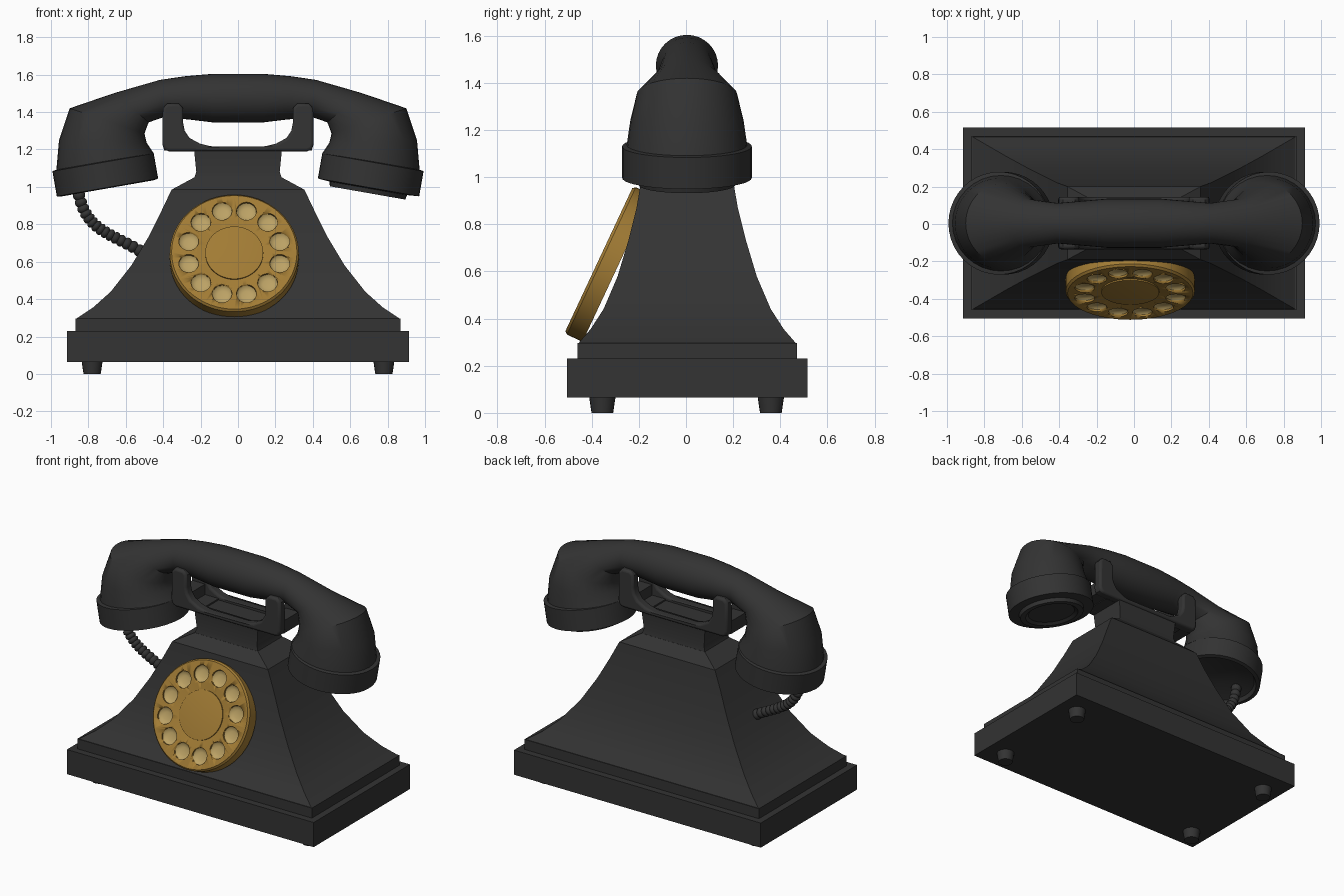
import bpy, bmesh, math
from mathutils import Matrix, Vector

if "Cube" in bpy.data.objects:
    bpy.data.objects.remove(bpy.data.objects["Cube"])


def material(name, rgb):
    m = bpy.data.materials.new(name)
    m.diffuse_color = (*rgb, 1)
    m.use_nodes = True
    m.node_tree.nodes["Principled BSDF"].inputs["Base Color"].default_value = m.diffuse_color
    return m


DARK = material("black_shell", (0.033, 0.033, 0.033))
GOLD = material("brass", (0.36, 0.2, 0.035))
PALE = material("pale_brass", (0.5, 0.36, 0.13))


def loft(name, rings, mat=DARK, smooth=35):
    """Skin a list of equal-length closed rings and cap both ends."""
    bm = bmesh.new()
    vs = [[bm.verts.new(p) for p in ring] for ring in rings]
    n = len(vs[0])
    for a, b in zip(vs, vs[1:]):
        for i in range(n):
            bm.faces.new((a[i], a[(i + 1) % n], b[(i + 1) % n], b[i]))
    bm.faces.new(vs[0][::-1])
    bm.faces.new(vs[-1])
    bmesh.ops.recalc_face_normals(bm, faces=bm.faces)
    me = bpy.data.meshes.new(name)
    bm.to_mesh(me)
    bm.free()
    ob = bpy.data.objects.new(name, me)
    bpy.context.collection.objects.link(ob)
    me.materials.append(mat)
    bpy.ops.object.select_all(action='DESELECT')
    ob.select_set(True)
    bpy.context.view_layer.objects.active = ob
    if smooth:
        bpy.ops.object.shade_smooth_by_angle(angle=math.radians(smooth))
    return ob


def ellipse(c, u, v, n=32):
    return [c + u * math.cos(t) + v * math.sin(t)
            for t in (2 * math.pi * i / n for i in range(n))]


def lathe(name, profile, origin, axis, mat=DARK, n=32):
    """Turn (radius, height) points around an axis."""
    rot = Vector(axis).to_track_quat('Z', 'Y').to_matrix()
    o = Vector(origin)
    return loft(name, [ellipse(o + rot @ Vector((0, 0, h)), rot @ Vector((r, 0, 0)),
                               rot @ Vector((0, r, 0)), n) for r, h in profile], mat)


def rect_stack(name, levels, cy=0.005, smooth=25):
    """Stack of rectangles given as (half x, half y, z)."""
    return loft(name, [[(-x, cy - y, z), (x, cy - y, z), (x, cy + y, z), (-x, cy + y, z)]
                       for x, y, z in levels], DARK, smooth)


# base slab and step
rect_stack("base_slab", [(0.915, 0.51, 0.065), (0.915, 0.51, 0.23)], smooth=0)
rect_stack("base_step", [(0.87, 0.465, 0.23), (0.87, 0.465, 0.297)], smooth=0)

# flared body with shoulder and neck
rect_stack("body", [(0.865, 0.462, 0.295), (0.775, 0.41, 0.355), (0.68, 0.355, 0.44),
                    (0.57, 0.295, 0.58), (0.48, 0.25, 0.73), (0.41, 0.215, 0.87),
                    (0.355, 0.195, 0.985), (0.235, 0.13, 1.05)])
rect_stack("neck", [(0.235, 0.13, 1.045), (0.223, 0.122, 1.08), (0.235, 0.13, 1.2)])

# feet
for sx in (-1, 1):
    for y in (-0.355, 0.36):
        lathe("foot", [(0.046, 0), (0.056, 0.068)], (sx * 0.78, y, 0), (0, 0, 1), n=20)

# cradle: front and back U plates, floor and end bars
half = [(0.14, 1.215), (0.205, 1.232), (0.26, 1.262), (0.285, 1.3), (0.293, 1.34),
        (0.293, 1.42), (0.315, 1.445), (0.38, 1.445), (0.402, 1.42), (0.405, 1.23),
        (0.395, 1.2), (0.37, 1.19)]
outline = half + [(-x, z) for x, z in reversed(half)]
for label, y0, y1 in (("front", -0.135, -0.07), ("back", 0.08, 0.145)):
    plate = loft(label + "_cradle", [[(x, y, z) for x, z in outline] for y in (y0, y1)])
    bev = plate.modifiers.new("round", 'BEVEL')
    bev.width = 0.015
    bev.segments = 3
    bev.limit_method = 'ANGLE'
    bev.angle_limit = math.radians(60)
for sx in (-1, 1):
    xs = sorted((sx * 0.3, sx * 0.395))
    loft("cradle_end_bar", [[(xs[0], -0.08, z), (xs[1], -0.08, z),
                             (xs[1], 0.09, z), (xs[0], 0.09, z)] for z in (1.195, 1.28)], smooth=0)
    xs = sorted((sx * 0.2, sx * 0.31))
    loft("cradle_floor", [[(xs[0], -0.08, z), (xs[1], -0.08, z),
                           (xs[1], 0.09, z), (xs[0], 0.09, z)] for z in (1.19, 1.21)], smooth=0)

# handset: (outer x, z, inner x, z, half depth), from a cup to the middle
sections = [(-0.972, 1.08, -0.448, 1.175, 0.257), (-0.957, 1.25, -0.488, 1.235, 0.24),
            (-0.90, 1.42, -0.5, 1.285, 0.213), (-0.66, 1.502, -0.478, 1.345, 0.13),
            (-0.417, 1.572, -0.40, 1.372, 0.108), (-0.28, 1.592, -0.26, 1.36, 0.12),
            (-0.14, 1.604, -0.13, 1.344, 0.132)]
sections += [(-a, b, -c, d, r) for a, b, c, d, r in reversed(sections)]
rings = []
for ox, oz, ix, iz, r in sections:
    o, i = Vector((ox, 0.004, oz)), Vector((ix, 0.004, iz))
    rings.append(ellipse((o + i) / 2, (o - i) / 2, Vector((0, r, 0))))
loft("handset", rings, smooth=40)

# cup bands: recessed mouthpiece on the left, capped earpiece on the right
ends = {"mouthpiece": (-1, [(0.257, 0), (0.275, 0.004), (0.275, 0.14), (0.25, 0.145),
                            (0.235, 0.12), (0.1, 0.085)]),
        "earpiece": (1, [(0.257, 0), (0.275, 0.004), (0.275, 0.14), (0.21, 0.145),
                         (0.205, 0.17), (0.17, 0.17), (0.15, 0.155)])}
for name, (s, prof) in ends.items():
    lathe(name, prof, (s * 0.722, 0.004, 1.135), (-s * 0.173, 0, -0.985), n=40)

# dial, tilted back, with twelve finger holes
axis = Vector((0, -0.906, 0.424)).normalized()
centre = Vector((-0.02, -0.37, 0.65))
dial = lathe("dial", [(0.345, -0.085), (0.345, -0.012), (0.335, 0), (0.2, 0),
                      (0.16, -0.012), (0.155, -0.012), (0.15, -0.008)],
             centre, axis, GOLD, 64)
rot = axis.to_track_quat('Z', 'Y').to_matrix()
for k in range(12):
    t = math.radians(15 + 30 * k)
    p = centre + rot @ Vector((0.252 * math.cos(t), 0.252 * math.sin(t), 0))
    cutter = lathe("hole_cutter", [(0.053, -0.03), (0.053, 0.03)], p, axis, GOLD, 24)
    cutter.hide_render = True
    mod = dial.modifiers.new("hole", 'BOOLEAN')
    mod.object = cutter
    mod.operation = 'DIFFERENCE'
    bpy.context.view_layer.objects.active = dial
    bpy.ops.object.modifier_apply(modifier=mod.name)
    bpy.data.objects.remove(cutter)
    lathe("finger_hole_cup", [(0.0525, -0.031), (0.0525, -0.012), (0.045, -0.02), (0.025, -0.026)],
          p, axis, PALE, 24)
lathe("dial_centre", [(0.155, -0.02), (0.155, -0.004), (0.15, -0.003)], centre, axis, GOLD, 48)

# ribbed cord from mouthpiece to body
p0, p1, p2, p3 = (Vector(v) for v in ((-0.86, 0, 1.02), (-0.83, 0, 0.73),
                                      (-0.66, 0, 0.77), (-0.44, 0, 0.6)))
rings, N = [], 72
for k in range(N + 1):
    t = k / N
    u = 1 - t
    c = p0 * u**3 + p1 * 3 * u * u * t + p2 * 3 * u * t * t + p3 * t**3
    d = ((p1 - p0) * u * u + (p2 - p1) * 2 * u * t + (p3 - p2) * t * t).normalized()
    r = (0.025, 0.032, 0.034, 0.032)[k % 4]
    rings.append(ellipse(c, Vector((0, r, 0)), d.cross(Vector((0, 1, 0))) * r, 14))
loft("cord", rings, smooth=50)
